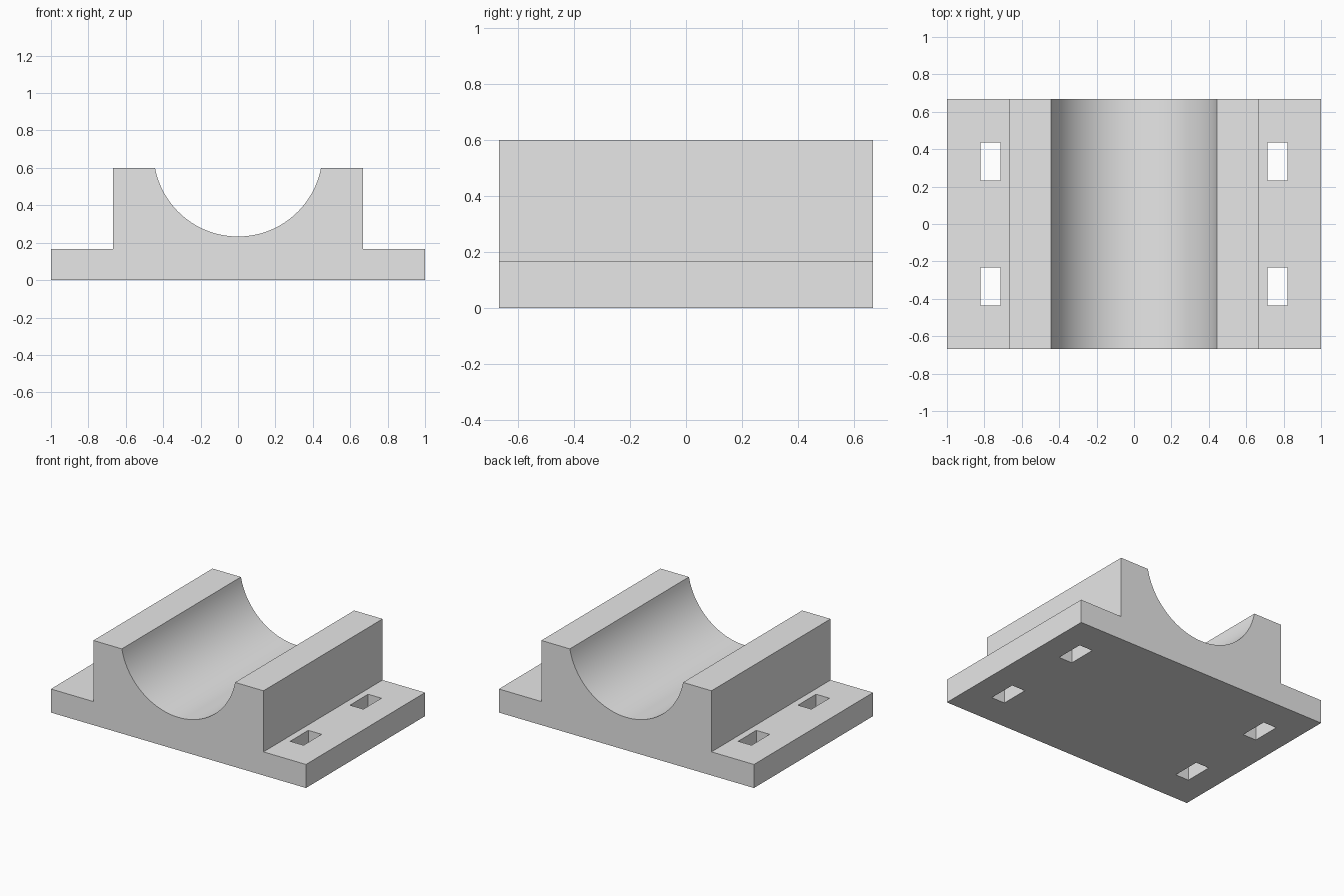
import bpy
import bmesh
import math

if "Cube" in bpy.data.objects:
    bpy.data.objects.remove(bpy.data.objects["Cube"], do_unlink=True)

HALF_X, HALF_Y = 1.0, 0.667
FLANGE_Z, TOP_Z = 0.167, 0.6
BLOCK_X, RIM_X, GROOVE_Z = 0.667, 0.444, 0.233
ARC_STEPS = 48

grey = bpy.data.materials.new("plain_grey")
grey.use_nodes = True
grey.diffuse_color = (0.8, 0.8, 0.8, 1)
grey.node_tree.nodes["Principled BSDF"].inputs["Base Color"].default_value = (0.8, 0.8, 0.8, 1)


def add_object(name, bm):
    mesh = bpy.data.meshes.new(name)
    bmesh.ops.recalc_face_normals(bm, faces=bm.faces)
    bm.to_mesh(mesh)
    bm.free()
    mesh.materials.append(grey)
    obj = bpy.data.objects.new(name, mesh)
    bpy.context.collection.objects.link(obj)
    return obj


# Cradle profile: flanged base with a round groove sunk into the block
depth = TOP_Z - GROOVE_Z
radius = (RIM_X ** 2 + depth ** 2) / (2 * depth)
sweep = math.asin(RIM_X / radius)
groove = []
for i in range(ARC_STEPS + 1):
    a = sweep * (1 - 2 * i / ARC_STEPS)
    groove.append((radius * math.sin(a), GROOVE_Z + radius * (1 - math.cos(a))))
side = [(HALF_X, 0), (HALF_X, FLANGE_Z), (BLOCK_X, FLANGE_Z), (BLOCK_X, TOP_Z)]
profile = side + groove + [(-x, z) for x, z in reversed(side)]

# Extrude the profile from front to back
bm = bmesh.new()
front = bm.faces.new([bm.verts.new((x, -HALF_Y, z)) for x, z in profile])
back = bmesh.ops.extrude_face_region(bm, geom=[front], use_keep_orig=True)["geom"]
bmesh.ops.translate(bm, vec=(0, 2 * HALF_Y, 0),
                    verts=[v for v in back if isinstance(v, bmesh.types.BMVert)])
cradle = add_object("pipe_cradle", bm)

# Four strap slots through the flanges
bm = bmesh.new()
for sx in (-1, 1):
    for sy in (-1, 1):
        slot = bmesh.ops.create_cube(bm, size=1)["verts"]
        bmesh.ops.scale(bm, vec=(0.105, 0.203, 0.6), verts=slot)
        bmesh.ops.translate(bm, vec=(sx * 0.767, sy * 0.335, 0.1), verts=slot)
cutter = add_object("slot_cutter", bm)
cutter.hide_render = True

cut = cradle.modifiers.new("strap_slots", "BOOLEAN")
cut.operation = "DIFFERENCE"
cut.solver = "EXACT"
cut.object = cutter

# Apply the cut, then smooth only the groove
bpy.ops.object.select_all(action="DESELECT")
cradle.select_set(True)
bpy.context.view_layer.objects.active = cradle
bpy.ops.object.modifier_apply(modifier=cut.name)
bpy.data.objects.remove(cutter, do_unlink=True)
bpy.ops.object.shade_smooth_by_angle(angle=math.radians(30))
